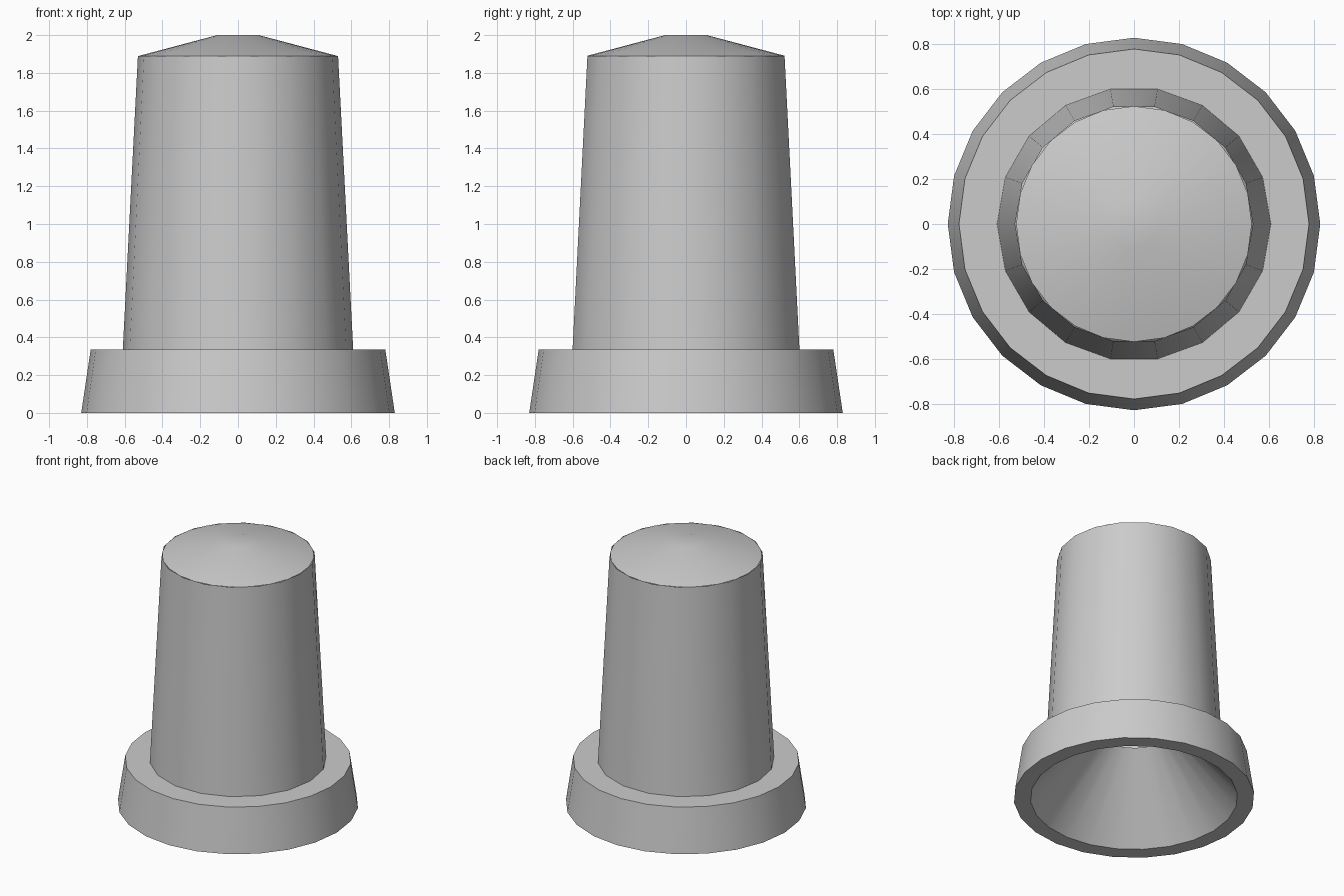
import bpy, bmesh, math

if "Cube" in bpy.data.objects:
    bpy.data.objects.remove(bpy.data.objects["Cube"])

grey = bpy.data.materials.new("plain grey")
grey.diffuse_color = (0.6, 0.6, 0.6, 1)
grey.use_nodes = True
grey.node_tree.nodes["Principled BSDF"].inputs["Base Color"].default_value = grey.diffuse_color


def lathe(name, sides, profile, cap_end=False):
    """Revolve (radius, height) points into a faceted surface with soft shading."""
    bm = bmesh.new()
    rings = []
    for r, z in profile:
        rings.append([bm.verts.new((r * math.cos(2 * math.pi * i / sides),
                                    r * math.sin(2 * math.pi * i / sides), z))
                      for i in range(sides)])
    for low, high in zip(rings, rings[1:]):
        for i in range(sides):
            j = (i + 1) % sides
            bm.faces.new((low[i], low[j], high[j], high[i]))
    if cap_end:
        bm.faces.new(rings[-1])
    mesh = bpy.data.meshes.new(name)
    bm.to_mesh(mesh)
    bm.free()
    mesh.materials.append(grey)
    obj = bpy.data.objects.new(name, mesh)
    bpy.context.collection.objects.link(obj)
    bpy.ops.object.select_all(action='DESELECT')
    obj.select_set(True)
    bpy.context.view_layer.objects.active = obj
    bpy.ops.object.shade_smooth_by_angle(angle=math.radians(30))
    return obj


# Flared base: funnel-shaped hollow, flat underside rim, sloped wall, flat shoulder
lathe("base_flange", 24, [(0.25, 0.54), (0.715, 0), (0.83, 0), (0.78, 0.335), (0.56, 0.335)])
# Tapered hollow body
lathe("tapered_body", 18, [(0.61, 0.335), (0.53, 1.89)])
# Shallow conical cap with a small flat tip
lathe("top_cap", 24, [(0.525, 1.89), (0.11, 2.0)], cap_end=True)
